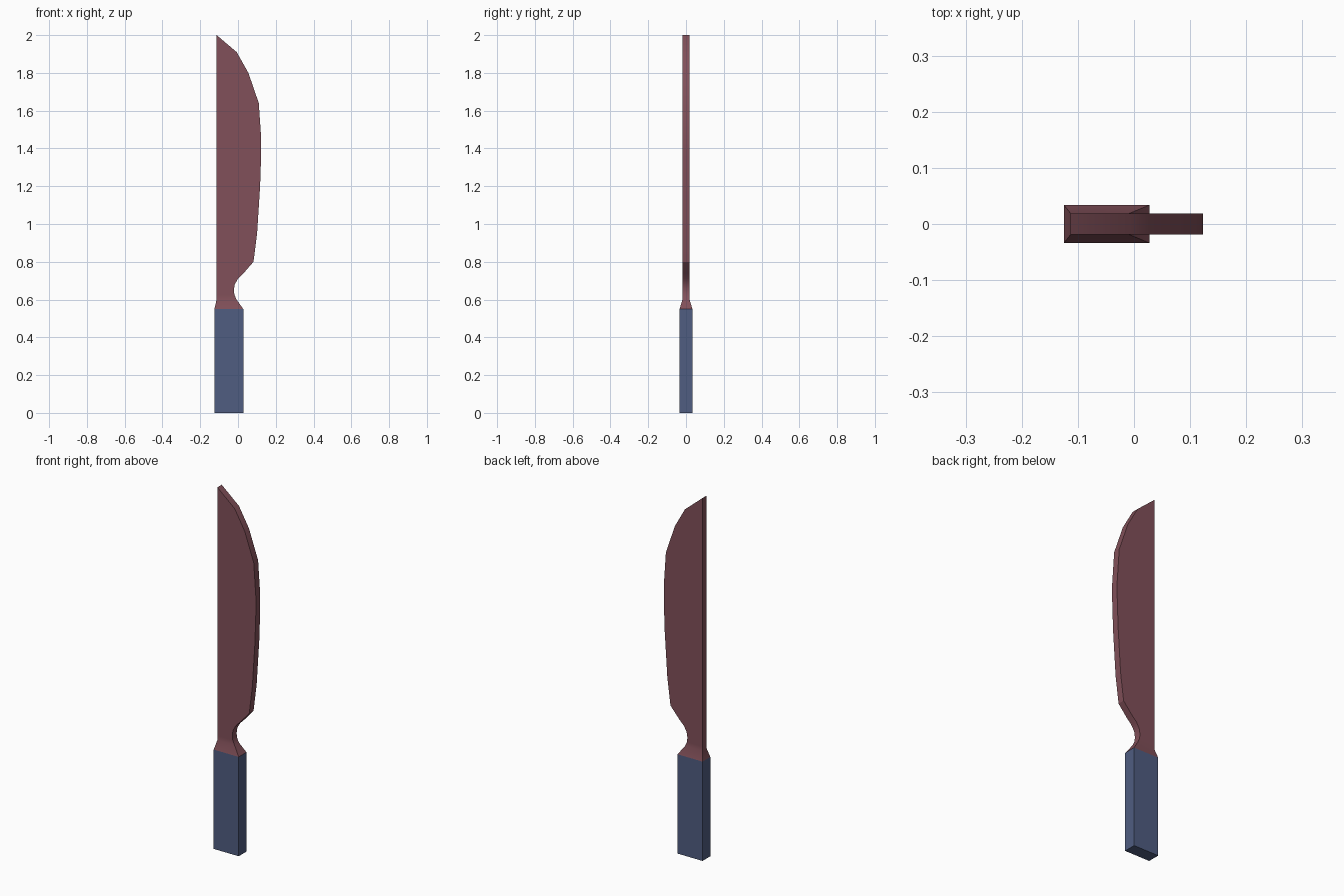
import bpy, bmesh, math

if "Cube" in bpy.data.objects:
    bpy.data.objects.remove(bpy.data.objects["Cube"])


def material(name, color):
    m = bpy.data.materials.new(name)
    m.diffuse_color = (*color, 1)
    m.use_nodes = True
    m.node_tree.nodes["Principled BSDF"].inputs["Base Color"].default_value = m.diffuse_color
    return m


def loft(name, rows, mat, cap_bottom=False):
    """Skin rectangular sections given as (z, x_left, x_right, half_thickness)."""
    bm = bmesh.new()
    rings = [[bm.verts.new(p) for p in ((a, -h, z), (b, -h, z), (b, h, z), (a, h, z))]
             for z, a, b, h in rows]
    for low, high in zip(rings, rings[1:]):
        for i in range(4):
            j = (i + 1) % 4
            bm.faces.new((low[i], low[j], high[j], high[i]))
    if cap_bottom:
        bm.faces.new(rings[0][::-1])
    # Collapses the tip section into a single edge
    bmesh.ops.remove_doubles(bm, verts=bm.verts[:], dist=1e-5)
    me = bpy.data.meshes.new(name)
    bm.to_mesh(me)
    bm.free()
    ob = bpy.data.objects.new(name, me)
    bpy.context.collection.objects.link(ob)
    me.materials.append(mat)
    bpy.ops.object.select_all(action='DESELECT')
    ob.select_set(True)
    bpy.context.view_layer.objects.active = ob
    bpy.ops.object.shade_smooth_by_angle(angle=math.radians(30))
    return ob


# Handle: plain box, open where the blade collar joins it
loft("handle", [(0, -0.125, 0.028, 0.034), (0.55, -0.125, 0.028, 0.034)],
     material("handle_blue", (0.08, 0.11, 0.22)), cap_bottom=True)

# Blade: flared collar, then straight spine with the curved cutting edge (z, x)
T, SPINE = 0.019, -0.113
edge = [(0.60, -0.008), (0.625, -0.019), (0.65, -0.022), (0.68, -0.017), (0.71, 0.0),
        (0.74, 0.03), (0.80, 0.082), (0.95, 0.101), (1.20, 0.117), (1.38, 0.123),
        (1.45, 0.123), (1.64, 0.11), (1.80, 0.055), (1.91, -0.007), (2.0, SPINE)]
loft("blade", [(0.55, -0.125, 0.028, 0.034)] + [(z, SPINE, x, T) for z, x in edge],
     material("blade_red", (0.22, 0.08, 0.10)))
